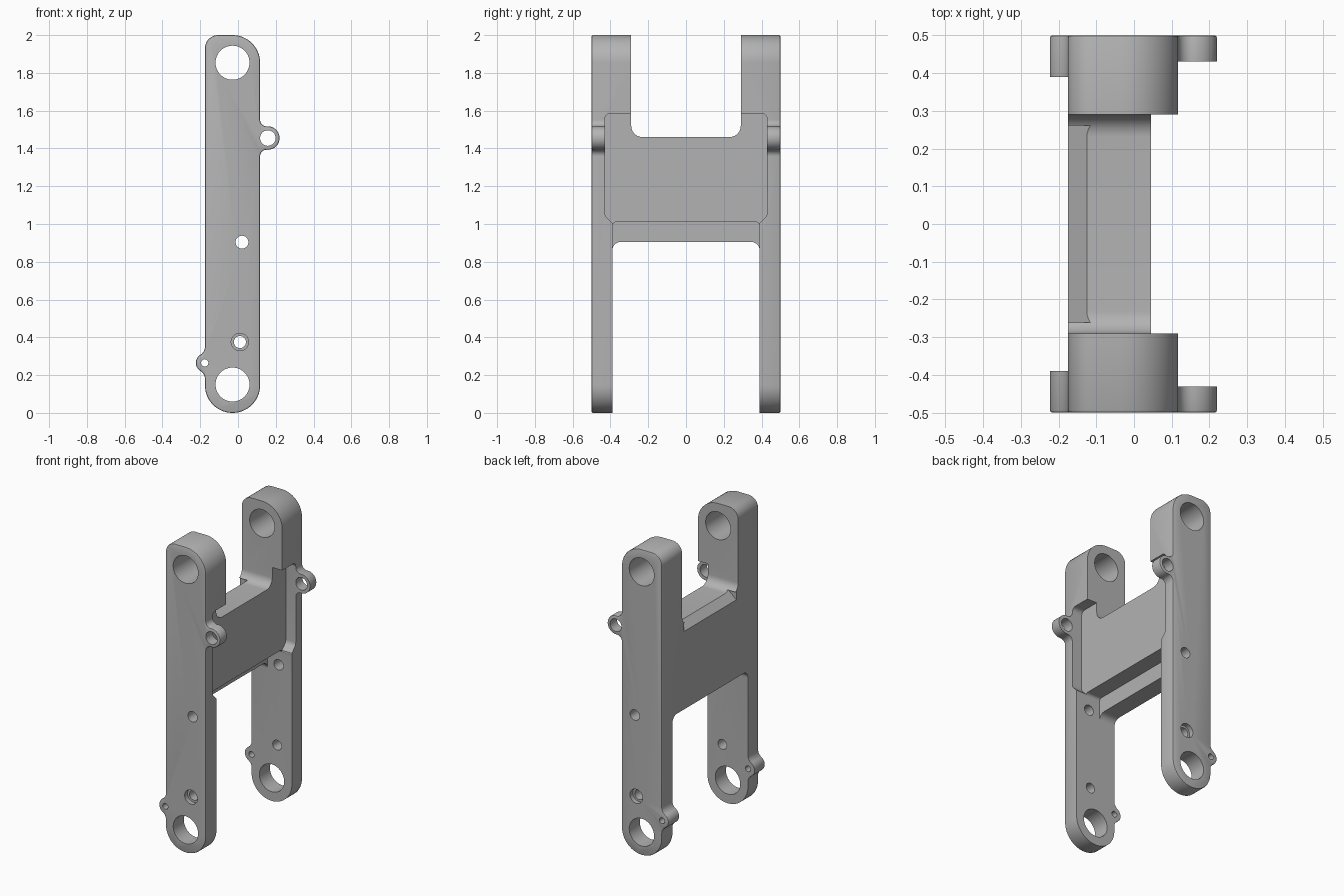
import bpy, bmesh, math
from mathutils import Vector

if "Cube" in bpy.data.objects:
    bpy.data.objects.remove(bpy.data.objects["Cube"])


def arc(cx, cz, r, a0, a1, step=6):
    n = max(2, round(abs(a1 - a0) / step))
    return [(cx + r * math.cos(math.radians(a0 + (a1 - a0) * i / n)),
             cz + r * math.sin(math.radians(a0 + (a1 - a0) * i / n))) for i in range(n + 1)]


def ear(edge, cx, cz, r, rf):
    """Round lug on a vertical edge, blended with two concave fillets."""
    fx = edge + rf
    d = math.sqrt((r + rf) ** 2 - (fx - cx) ** 2)
    a = math.degrees(math.atan2(d, cx - fx))
    return (arc(fx, cz - d, rf, 180, a) + arc(cx, cz, r, a - 180, 180 - a)[1:-1]
            + arc(fx, cz + d, rf, -a, -180))


def rounded(corners):
    """Polygon from (u, v, radius) corners, each rounded tangentially."""
    out = []
    for i, (x, y, r) in enumerate(corners):
        p = Vector((x, y))
        if r == 0:
            out.append((x, y))
            continue
        a = (Vector(corners[i - 1][:2]) - p).normalized()
        b = (Vector(corners[(i + 1) % len(corners)][:2]) - p).normalized()
        half = a.angle(b) / 2
        c = p + (a + b).normalized() * (r / math.sin(half))
        s = p + a * (r / math.tan(half)) - c
        e = p + b * (r / math.tan(half)) - c
        turn = math.degrees(math.atan2(s.x * e.y - s.y * e.x, s.dot(e)))
        a0 = math.degrees(math.atan2(s.y, s.x))
        out += arc(c.x, c.y, r, a0, a0 + turn, 9)
    return out


def prism(name, pts, axis, lo, hi, bevel=0):
    """Extrude a profile along y (profile in xz) or along x (profile in yz)."""
    def place(p, t):
        return (p[0], t, p[1]) if axis == 'y' else (t, p[0], p[1])
    bm = bmesh.new()
    rings = [[bm.verts.new(place(p, t)) for p in pts] for t in (lo, hi)]
    caps = [bm.faces.new(r) for r in rings]
    n = len(pts)
    for i in range(n):
        j = (i + 1) % n
        bm.faces.new((rings[0][i], rings[0][j], rings[1][j], rings[1][i]))
    bmesh.ops.recalc_face_normals(bm, faces=bm.faces)
    if bevel:
        edges = [e for f in caps for e in f.edges]
        bmesh.ops.bevel(bm, geom=edges, offset=bevel, segments=2, profile=0.5,
                        affect='EDGES', clamp_overlap=False)
    me = bpy.data.meshes.new(name)
    bm.to_mesh(me)
    bm.free()
    ob = bpy.data.objects.new(name, me)
    bpy.context.collection.objects.link(ob)
    return ob


def hole(x, z, r, lo=-0.6, hi=0.6):
    return prism("hole_cutter", arc(x, z, r, 0, 360)[:-1], 'y', lo, hi)


# Full-width bar with the front outline, lugs included
left_lug = [(-x, 2 * 0.265 - z) for x, z in ear(0.175, 0.173, 0.265, 0.05, 0.05)]
outline = (arc(-0.029, 0.146, 0.146, 180, 360)
           + ear(0.117, 0.158, 1.455, 0.062, 0.035)
           + arc(-0.029, 1.854, 0.146, 0, 90)
           + arc(-0.105, 1.93, 0.07, 90, 180)
           + left_lug)
frame = prism("link_frame", outline, 'y', -0.5, 0.5, bevel=0.007)

cutters = []
# Upper gap between the thick arms
cutters.append(prism("top_gap_cutter", rounded(
    [(-0.29, 1.46, 0.06), (0.29, 1.46, 0.06), (0.29, 2.2, 0), (-0.29, 2.2, 0)]), 'x', -0.5, 0.5))
# Lower gap between the thin arms
cutters.append(prism("bottom_gap_cutter", rounded(
    [(-0.39, -0.2, 0), (0.39, -0.2, 0), (0.39, 0.905, 0.045), (-0.39, 0.905, 0.045)]), 'x', -0.5, 0.5))
# Step under the web, leaving a thin rear flange
cutters.append(prism("step_cutter", rounded(
    [(-0.39, -0.2, 0), (0.39, -0.2, 0), (0.39, 1.01, 0.02), (-0.39, 1.01, 0.02)]), 'x', -0.06, 0.5))
# Shallow pocket on the right side of the web
side = [(0.385, 0.97, 0), (0.39, 1.005, 0), (0.43, 1.045, 0.04), (0.43, 1.585, 0.03)]
cutters.append(prism("pocket_cutter", rounded(
    side + [(-y, z, r) for y, z, r in reversed(side)]), 'x', 0.045, 0.5))
# Chamfer on the rear top edge of the web
cutters.append(prism("chamfer_cutter", [(-0.19, 1.402), (-0.115, 1.469), (-0.19, 1.469)],
                     'y', -0.27, 0.27))
# Pivot holes, lug holes and pin holes
for x, z, r in [(-0.029, 1.854, 0.09), (-0.029, 0.15, 0.09), (0.158, 1.455, 0.041),
                (-0.176, 0.265, 0.019), (0.021, 0.904, 0.034), (0.01, 0.375, 0.032)]:
    cutters.append(hole(x, z, r))
# Counterbores on the outer faces
for lo, hi in ((-0.6, -0.47), (0.47, 0.6)):
    cutters.append(hole(0.01, 0.375, 0.046, lo, hi))

bpy.context.view_layer.objects.active = frame
frame.select_set(True)
for c in cutters:
    m = frame.modifiers.new("cut", 'BOOLEAN')
    m.operation = 'DIFFERENCE'
    m.solver = 'EXACT'
    m.object = c
    bpy.ops.object.modifier_apply(modifier=m.name)
    bpy.data.objects.remove(c)

grey = bpy.data.materials.new("plain grey")
grey.diffuse_color = (0.45, 0.45, 0.45, 1)
grey.use_nodes = True
grey.node_tree.nodes["Principled BSDF"].inputs["Base Color"].default_value = grey.diffuse_color
frame.data.materials.clear()
frame.data.materials.append(grey)
bpy.ops.object.shade_smooth_by_angle(angle=math.radians(30))
